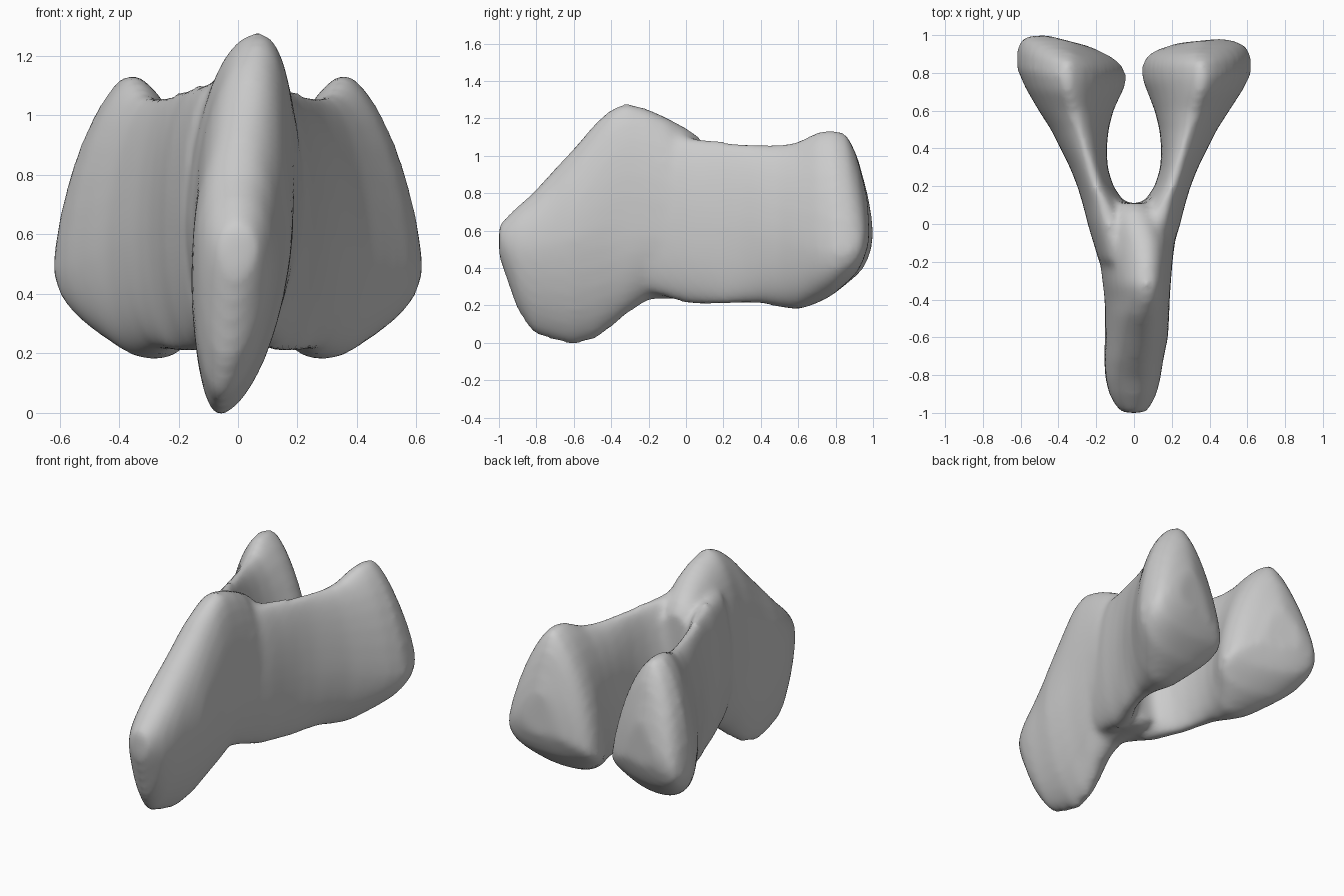
import bpy, bmesh
from math import cos, sin, tau

RING = 32


def power(v, p):
    return (abs(v) ** p) * (1 if v >= 0 else -1)


def loft(bm, stations, side=1, slant=0.0, up=(2, 2), low=(2, 2), droop=0.0):
    """Skin of rings; station = y, left x, right x, widest z, top x, top z, bottom x, bottom z.
    up / low = roundness of the upper and lower halves at the first and last station,
    droop lowers the widest point of the inner side towards the last station."""
    rings = []
    y0, y1 = stations[0][0], stations[-1][0]
    for y, xl, xr, zm, xt, zt, xb, zb in stations:
        ring = []
        t = ((y - y0) / (y1 - y0)) ** 2
        x_mid = (xl + xr) / 2
        for i in range(RING):
            c, s = cos(tau * i / RING), sin(tau * i / RING)
            a, b = up if s >= 0 else low
            e = 2 / (a + (b - a) * t)
            u, v = power(c, e), power(s, e)
            xp, zp = (xt, zt) if s >= 0 else (xb, zb)
            z = zm + abs(v) * (zp - zm) - droop * t * max(0, -u) * (1 - abs(v))
            # lean the ring towards its top or bottom point
            x = x_mid + u * (xr - xl) / 2 + abs(v) * (xp - x_mid) * (1 - abs(u) * 0.4)
            shift = slant * (x - 0.35) * min(1, max(0, (y - 0.6) / 0.3))
            ring.append(bm.verts.new((side * x, y + shift, z)))
        rings.append(ring)
    for a, b in zip(rings, rings[1:]):
        for i in range(RING):
            j = (i + 1) % RING
            bm.faces.new((a[i], a[j], b[j], b[i]))
    bm.faces.new(rings[0])
    bm.faces.new(rings[-1])


# Upright blade at the front
stem = [
    (-1.00, -0.06, 0.06, 0.55, 0.00, 0.63, 0.00, 0.46),
    (-0.96, -0.10, 0.09, 0.53, 0.00, 0.67, -0.02, 0.34),
    (-0.90, -0.13, 0.12, 0.51, 0.00, 0.73, -0.04, 0.17),
    (-0.82, -0.15, 0.14, 0.51, 0.00, 0.80, -0.06, 0.05),
    (-0.72, -0.155, 0.155, 0.53, 0.01, 0.91, -0.065, 0.015),
    (-0.60, -0.15, 0.18, 0.56, 0.03, 1.04, -0.065, -0.015),
    (-0.48, -0.15, 0.185, 0.60, 0.05, 1.18, -0.05, 0.02),
    (-0.40, -0.155, 0.185, 0.62, 0.07, 1.25, -0.03, 0.08),
    (-0.32, -0.165, 0.19, 0.65, 0.07, 1.285, 0.00, 0.15),
    (-0.20, -0.18, 0.20, 0.65, 0.07, 1.25, 0.00, 0.23),
    (-0.10, -0.20, 0.215, 0.63, 0.06, 1.205, 0.00, 0.235),
    (0.00, -0.22, 0.22, 0.62, 0.03, 1.15, 0.00, 0.23),
    (0.06, -0.20, 0.20, 0.62, 0.01, 1.11, 0.00, 0.23),
    (0.11, -0.16, 0.16, 0.62, 0.00, 1.05, 0.00, 0.26),
]
# Diverging arm with a swollen end
arm = [
    (-0.20, 0.00, 0.185, 0.64, 0.09, 1.10, 0.08, 0.27),
    (0.00, 0.00, 0.245, 0.64, 0.13, 1.105, 0.12, 0.21),
    (0.10, 0.04, 0.27, 0.63, 0.16, 1.09, 0.15, 0.20),
    (0.20, 0.11, 0.30, 0.62, 0.20, 1.08, 0.20, 0.20),
    (0.30, 0.14, 0.34, 0.60, 0.23, 1.07, 0.23, 0.21),
    (0.40, 0.145, 0.39, 0.58, 0.26, 1.06, 0.25, 0.21),
    (0.50, 0.135, 0.44, 0.55, 0.29, 1.06, 0.27, 0.19),
    (0.60, 0.11, 0.505, 0.52, 0.32, 1.08, 0.28, 0.175),
    (0.70, 0.075, 0.575, 0.49, 0.35, 1.13, 0.29, 0.21),
    (0.78, 0.045, 0.62, 0.48, 0.36, 1.145, 0.30, 0.25),
    (0.86, 0.04, 0.62, 0.49, 0.35, 1.12, 0.31, 0.32),
    (0.91, 0.06, 0.60, 0.52, 0.34, 1.02, 0.32, 0.37),
    (0.94, 0.10, 0.56, 0.56, 0.35, 0.90, 0.33, 0.43),
    (0.97, 0.22, 0.47, 0.60, 0.35, 0.78, 0.34, 0.51),
]

bm = bmesh.new()
loft(bm, stem, up=(2.2, 2.0), low=(1.7, 2.2))
loft(bm, arm, side=1, slant=0.10, up=(2.0, 1.35), low=(2.2, 2.3), droop=0.1)
loft(bm, arm, side=-1, slant=0.26, up=(2.0, 1.35), low=(2.2, 2.3), droop=0.1)
bmesh.ops.recalc_face_normals(bm, faces=bm.faces)
mesh = bpy.data.meshes.new("forked_bone")
bm.to_mesh(mesh)
bm.free()
bone = bpy.data.objects.new("forked_bone", mesh)
bpy.context.collection.objects.link(bone)

# Fuse the three limbs and soften the joins
remesh = bone.modifiers.new("fuse", 'REMESH')
remesh.mode = 'VOXEL'
remesh.voxel_size = 0.022
remesh.use_smooth_shade = True
soften = bone.modifiers.new("soften", 'SMOOTH')
soften.factor = 0.5
soften.iterations = 10
